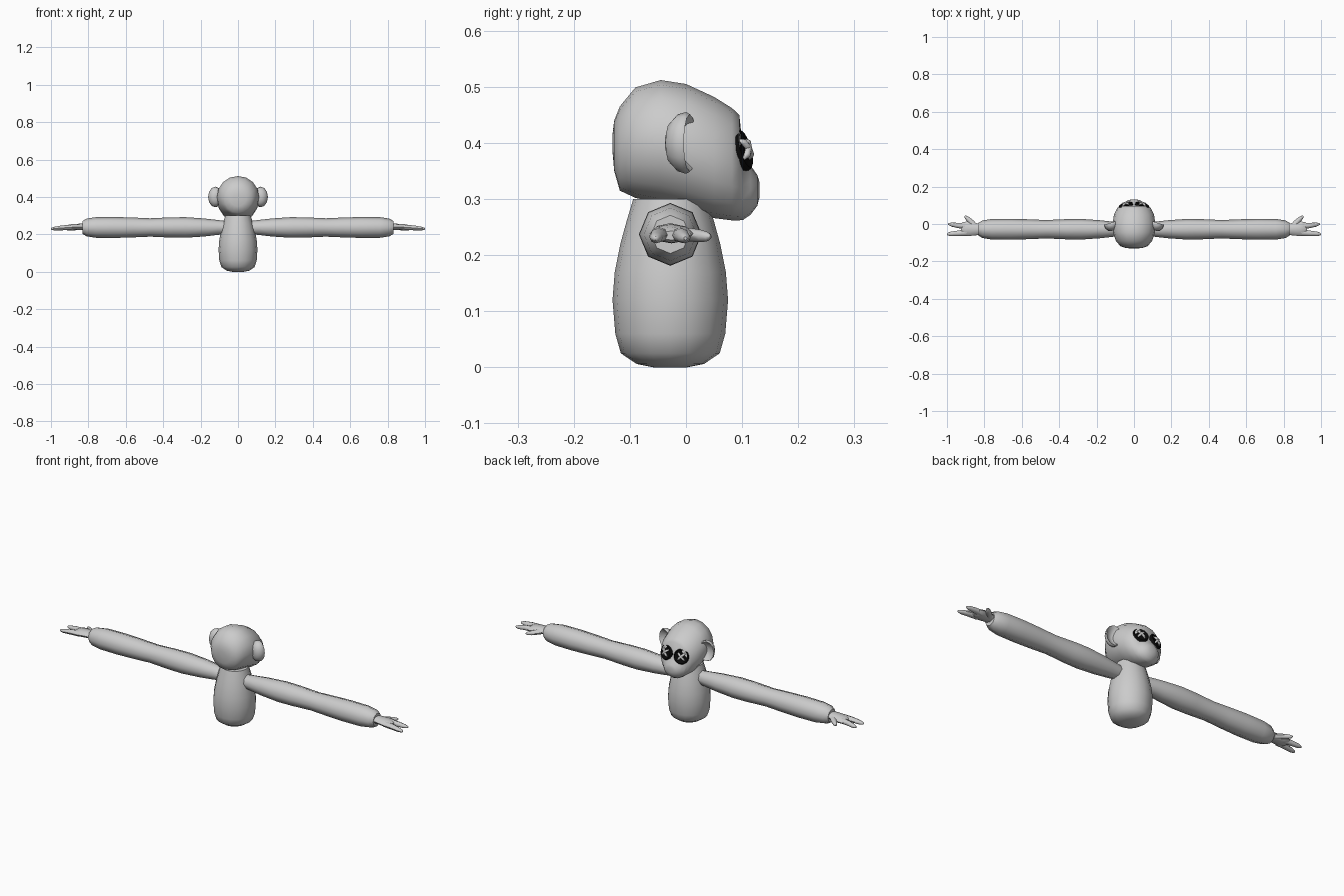
import bpy, bmesh, math
from mathutils import Vector, Matrix

if "Cube" in bpy.data.objects:
    bpy.data.objects.remove(bpy.data.objects["Cube"])


def material(name, value):
    m = bpy.data.materials.new(name)
    m.diffuse_color = (value, value, value, 1)
    m.use_nodes = True
    m.node_tree.nodes["Principled BSDF"].inputs["Base Color"].default_value = m.diffuse_color
    return m


GREY = material("plush grey", 0.6)
BLACK = material("button black", 0.003)


def finish(name, bm, mat, angle=50):
    bmesh.ops.recalc_face_normals(bm, faces=bm.faces)
    me = bpy.data.meshes.new(name)
    bm.to_mesh(me)
    bm.free()
    ob = bpy.data.objects.new(name, me)
    bpy.context.collection.objects.link(ob)
    me.materials.append(mat)
    bpy.ops.object.select_all(action='DESELECT')
    ob.select_set(True)
    bpy.context.view_layer.objects.active = ob
    bpy.ops.object.shade_smooth_by_angle(angle=math.radians(angle))
    return ob


def loft(name, rings, u, v, sides, mat=GREY):
    """Skin elliptical rings given as (centre, radius along u, radius along v)."""
    bm = bmesh.new()
    u, v = Vector(u), Vector(v)
    loops = []
    for c, ru, rv in rings:
        loops.append([bm.verts.new(Vector(c) + u * ru * math.cos(a) + v * rv * math.sin(a))
                      for a in (2 * math.pi * i / sides for i in range(sides))])
    for a, b in zip(loops, loops[1:]):
        for i in range(sides):
            j = (i + 1) % sides
            bm.faces.new((a[i], a[j], b[j], b[i]))
    bm.faces.new(loops[0])
    bm.faces.new(loops[-1])
    return finish(name, bm, mat)


X, Y, Z = (1, 0, 0), (0, 1, 0), (0, 0, 1)

# Body: z, half width, half depth
body = [(0, .03, .03), (.006, .06, .06), (.025, .088, .088), (.06, .1, .098),
        (.12, .104, .103), (.17, .1, .099), (.22, .09, .089), (.26, .08, .078),
        (.30, .068, .066)]
loft("body", [((0, -.028, z), rx, ry) for z, rx, ry in body], X, Y, 16)

# Head: y, top, bottom, half width
head = [(-.131, .415, .385, .016), (-.128, .44, .35, .045), (-.118, .465, .315, .074),
        (-.09, .499, .302, .097), (-.045, .512, .292, .112), (0, .505, .281, .115),
        (.05, .482, .266, .107), (.082, .462, .262, .092), (.095, .45, .262, .08),
        (.102, .385, .263, .062), (.115, .36, .272, .05), (.127, .343, .288, .033),
        (.131, .33, .303, .014)]
loft("head", [((0, y, (t + b) / 2), r, (t - b) / 2) for y, t, b, r in head], X, Z, 16)

# Arm: x, radius
arm = [(.06, .034), (.11, .04), (.18, .048), (.28, .055), (.36, .054), (.47, .049),
       (.56, .053), (.66, .056), (.76, .055), (.81, .047), (.832, .034)]
# Hand and digits: x, y, z, half width, half height
palm = [(.82, -.028, .24, .03, .017), (.85, -.028, .24, .033, .017),
        (.89, -.026, .238, .039, .017), (.915, -.026, .236, .037, .014),
        (.925, -.026, .235, .028, .008)]
outer = [(.89, -.046, .237, .018, .014), (.94, -.05, .235, .015, .013),
         (.98, -.053, .231, .012, .010), (.996, -.054, .23, .007, .006), (1, -.054, .23, .003, .003)]
inner = [(.89, -.012, .237, .017, .014), (.94, -.008, .235, .014, .013),
         (.975, -.003, .231, .011, .010), (.99, -.001, .23, .006, .006), (.994, -.001, .23, .003, .003)]
thumb = [(.845, -.018, .238, .016, .013), (.87, .01, .236, .015, .012),
         (.888, .028, .234, .012, .011), (.9, .039, .233, .008, .008), (.905, .044, .233, .003, .003)]

for side, s in (("right", 1), ("left", -1)):
    loft(side + "_arm", [((s * x, -.028, .237), r, r) for x, r in arm], Y, Z, 8)
    for part, rows in (("palm", palm), ("outer_finger", outer), ("inner_finger", inner)):
        loft(f"{side}_{part}", [((s * x, y, z), w, h) for x, y, z, w, h in rows], Y, Z, 8)
    loft(side + "_thumb", [((s * x, y, z), w, h) for x, y, z, w, h in thumb],
         Vector((-s, .7, 0)).normalized(), Z, 8)

    # Ear: cupped shell opening forward and outward
    n = Vector((s * .3, 1, 0)).normalized()
    across = n.cross(Vector(Z))
    centre = Vector((s * .122, .004, .40))
    shell = [(-.04, .3), (-.034, .65), (-.02, .92), (-.004, 1), (.003, .93), (-.006, .72),
             (-.018, .4), (-.02, .1)]
    loft(side + "_ear", [(centre + n * d, .041 * k, .055 * k) for d, k in shell], across, Z, 12)

    # Button eye with a crossed stitch
    n = Vector((s * .28, .92, .26)).normalized()
    across = n.cross(Vector(Z)).normalized()
    up = across.cross(n)
    centre = Vector((s * .044, .099, .387))
    button = [(-.022, .037), (.004, .038), (.008, .034), (.005, .028), (.005, .004)]
    loft(side + "_button_eye", [(centre + n * d, r, r) for d, r in button], across, up, 20, BLACK)
    for k, t in enumerate((1, -1)):
        along = (across * t + up).normalized()
        wide = n.cross(along)
        path = [(-.025, .005, .003), (-.018, .011, .006), (0, .014, .006),
                (.018, .011, .006), (.025, .005, .003)]
        loft(f"{side}_eye_stitch_{k + 1}",
             [(centre + along * a + n * h, r, r) for a, h, r in path], wide, n, 8)
